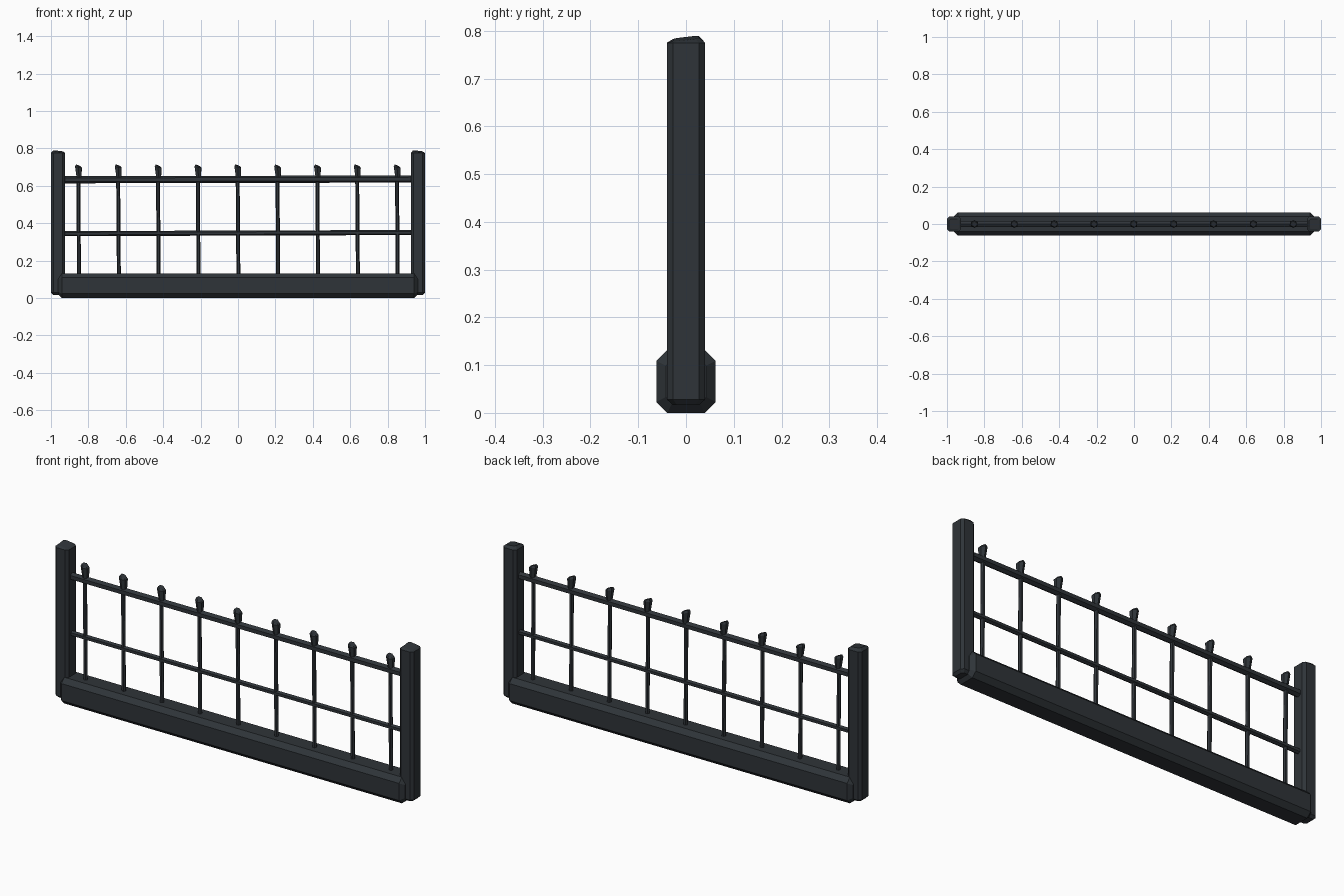
import bpy, bmesh, math
from mathutils import Vector

if "Cube" in bpy.data.objects:
    bpy.data.objects.remove(bpy.data.objects["Cube"])

iron = bpy.data.materials.new("dark_iron")
iron.diffuse_color = (0.028, 0.034, 0.04, 1)
iron.use_nodes = True
iron.node_tree.nodes["Principled BSDF"].inputs["Base Color"].default_value = iron.diffuse_color


def loft(name, rings):
    """Skin equal-length rings of points and cap both ends."""
    bm = bmesh.new()
    rows = [[bm.verts.new(p) for p in ring] for ring in rings]
    n = len(rows[0])
    for a, b in zip(rows, rows[1:]):
        for i in range(n):
            j = (i + 1) % n
            bm.faces.new((a[i], a[j], b[j], b[i]))
    bm.faces.new(rows[0])
    bm.faces.new(rows[-1])
    bmesh.ops.recalc_face_normals(bm, faces=bm.faces)
    me = bpy.data.meshes.new(name)
    bm.to_mesh(me)
    bm.free()
    me.materials.append(iron)
    ob = bpy.data.objects.new(name, me)
    bpy.context.collection.objects.link(ob)
    return ob


def octagon(a, b, c):
    """Rectangle of half sizes a, b with corners cut by c."""
    return [(a, c - b), (a, b - c), (a - c, b), (c - a, b),
            (-a, b - c), (-a, c - b), (c - a, -b), (a - c, -b)]


def rod(name, start, end, r, sides=6):
    start, end = Vector(start), Vector(end)
    q = (end - start).to_track_quat('Z', 'Y')
    ring = [q @ Vector((r * math.cos(t), r * math.sin(t), 0))
            for t in (math.tau * (i + 0.5) / sides for i in range(sides))]
    return loft(name, [[p + v for v in ring] for p in (start, end)])


# Base beam with chamfered edges and ends
def beam_section(x, inset):
    return [(x, y, z + 0.066) for y, z in octagon(0.062 - inset, 0.066 - inset, 0.023 - inset / 2)]


loft("base_beam", [beam_section(-0.962, 0.02), beam_section(-0.942, 0),
                   beam_section(0.942, 0), beam_section(0.962, 0.02)])

# End posts with chamfered corners and a slanted cap
for side, cx in (("left", -0.962), ("right", 0.962)):
    outer = octagon(0.038, 0.04, 0.013)
    inner = octagon(0.026, 0.027, 0.008)
    loft(side + "_post", [
        [(cx + x, y, 0.016) for x, y in inner],
        [(cx + x, y, 0.028) for x, y in outer],
        [(cx + x, y, 0.775) for x, y in outer],
        [(cx + x, y, 0.784 + 0.12 * (y - x)) for x, y in inner]])

# Horizontal rails
rod("top_rail", (-0.935, 0, 0.632), (0.935, 0, 0.636), 0.019)
rod("middle_rail", (-0.935, 0, 0.344), (0.935, 0, 0.35), 0.0135)

# Upright bars with flared, slant-topped finials
for i in range(9):
    x = (i - 4) * 0.213
    rod(f"bar_{i + 1}", (x + 0.002, 0, 0.12), (x - 0.002, 0, 0.66), 0.0105)
    hexa = [(math.cos(i * math.pi / 3 + 0.5), math.sin(i * math.pi / 3 + 0.5)) for i in range(6)]
    loft(f"finial_{i + 1}", [
        [(x + 0.002 + 0.015 * u, 0.015 * v, 0.646) for u, v in hexa],
        [(x - 0.001 + 0.021 * u, 0.021 * v, 0.699 - 0.004 * u) for u, v in hexa],
        [(x - 0.002 + 0.015 * u, 0.015 * v, 0.708 - 0.006 * u + 0.002 * v) for u, v in hexa]])
